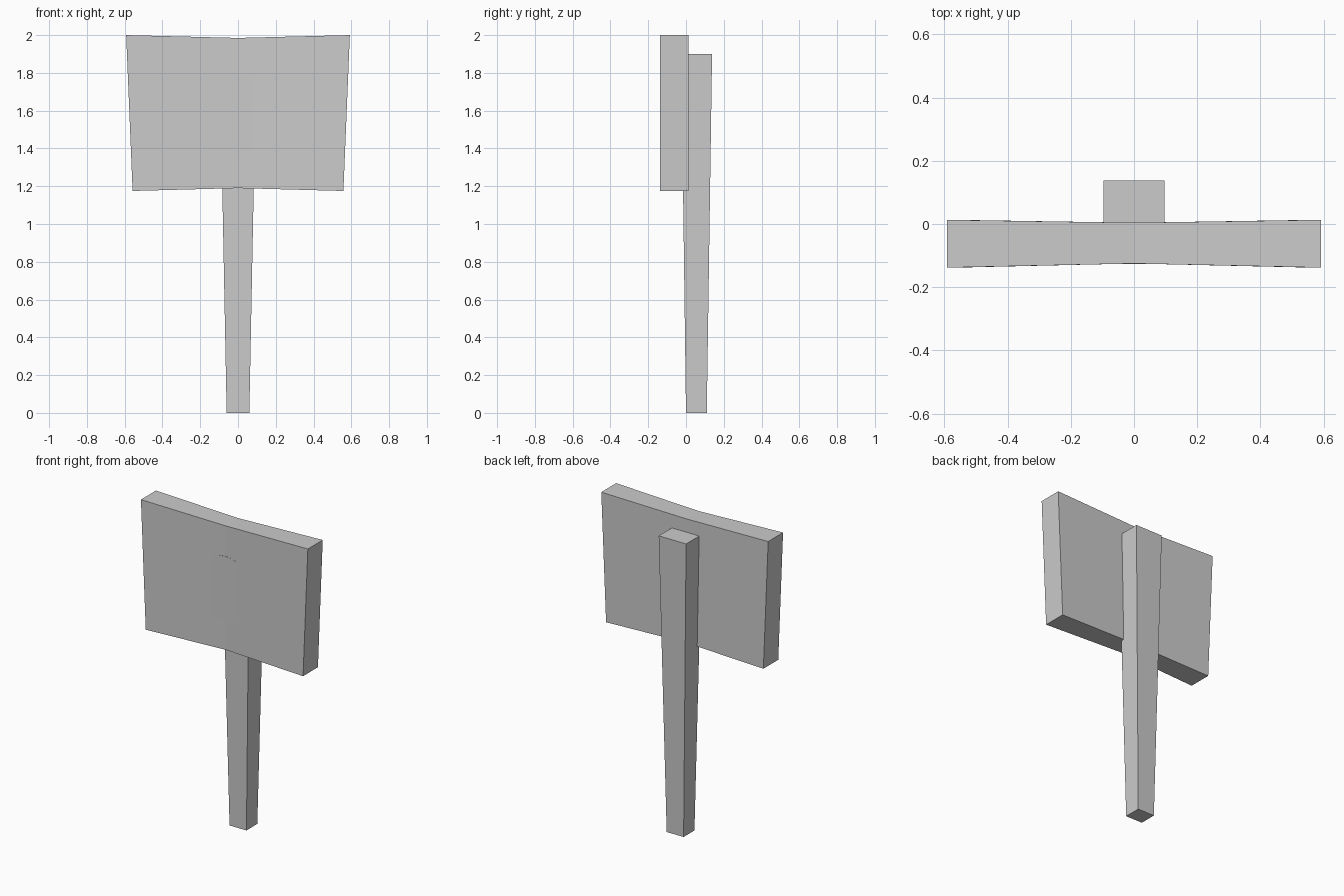
import bpy
import bmesh
from math import pi

cube = bpy.data.objects.get("Cube")
if cube:
    bpy.data.objects.remove(cube, do_unlink=True)

# Single plain grey
grey = bpy.data.materials.new("plain_grey")
grey.use_nodes = True
colour = (0.6, 0.6, 0.6, 1)
grey.diffuse_color = colour
grey.node_tree.nodes["Principled BSDF"].inputs["Base Color"].default_value = colour


def loft(name, rings):
    """Closed solid through a list of four-cornered rings."""
    bm = bmesh.new()
    loops = [[bm.verts.new(p) for p in ring] for ring in rings]
    for a, b in zip(loops, loops[1:]):
        for i in range(4):
            j = (i + 1) % 4
            bm.faces.new((a[i], a[j], b[j], b[i]))
    bm.faces.new(loops[0])
    bm.faces.new(loops[-1])
    bmesh.ops.recalc_face_normals(bm, faces=bm.faces)
    mesh = bpy.data.meshes.new(name)
    bm.to_mesh(mesh)
    bm.free()
    mesh.materials.append(grey)
    obj = bpy.data.objects.new(name, mesh)
    bpy.context.collection.objects.link(obj)
    return obj


# Tapered square post
def post_ring(z, half_x, front, back):
    return [(-half_x, front, z), (half_x, front, z),
            (half_x, back, z), (-half_x, back, z)]


loft("post", [post_ring(0, 0.06, 0, 0.11),
              post_ring(1.9, 0.097, -0.025, 0.138)])


# Sign board, flared at the ends and pinched along its middle
def board_ring(x_low, x_high, front, back, low, high):
    return [(x_low, front, low), (x_low, back, low),
            (x_high, back, high), (x_high, front, high)]


end = (-0.138, 0.013, 1.175, 2.0)
loft("sign_board", [board_ring(-0.558, -0.592, *end),
                    board_ring(0, 0, -0.125, 0.004, 1.19, 1.985),
                    board_ring(0.558, 0.592, *end)])

# Thin round plate, mostly sunk into the face of the board
bpy.ops.mesh.primitive_cylinder_add(vertices=32, radius=0.207, depth=0.006,
                                    location=(0, -0.124, 1.583),
                                    rotation=(pi / 2, 0, 0))
plate = bpy.context.object
plate.name = "round_plate"
plate.data.materials.append(grey)
